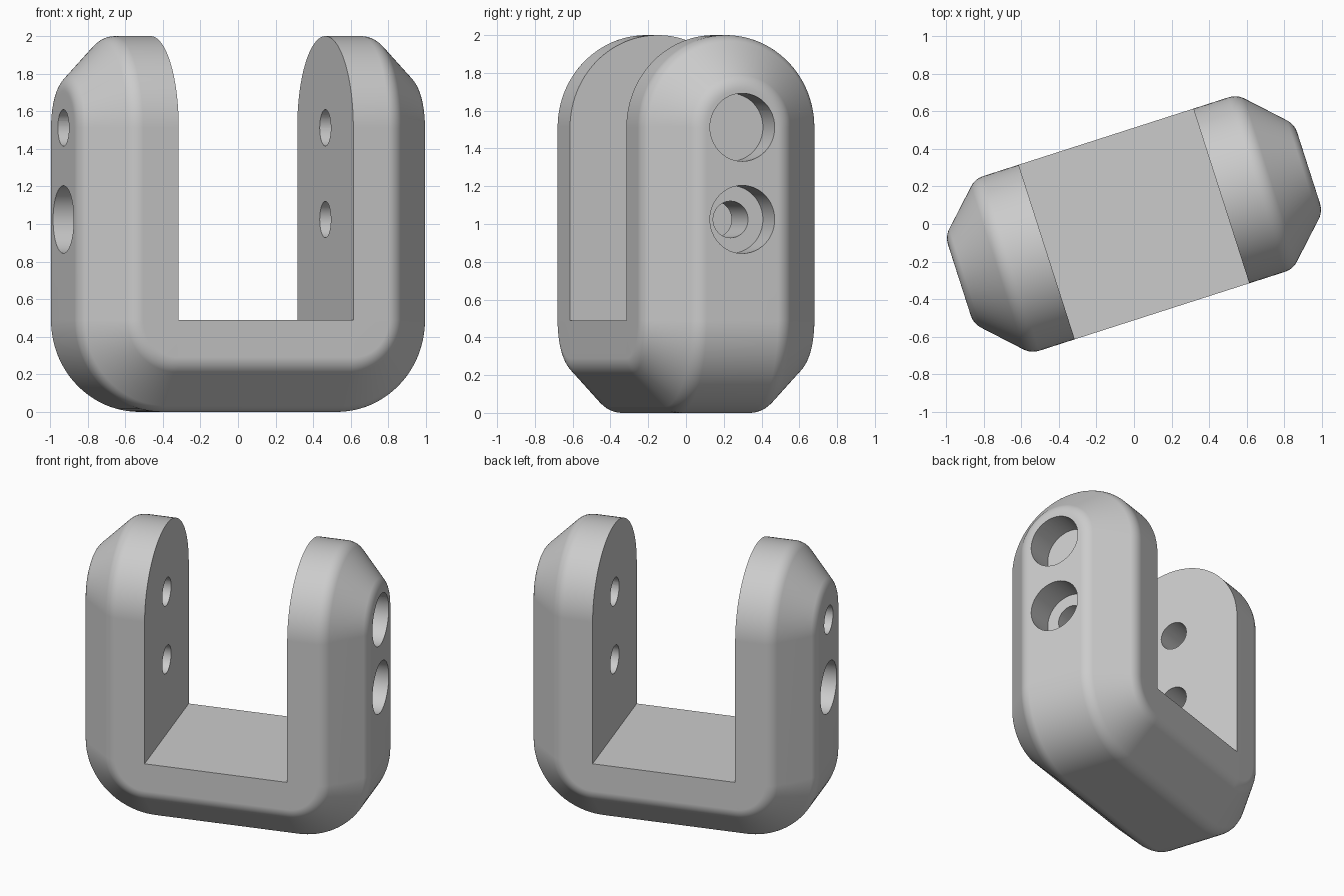
import bpy, bmesh
from math import sin, cos, pi, radians, tan
from mathutils import Matrix, Vector

if "Cube" in bpy.data.objects:
    bpy.data.objects.remove(bpy.data.objects["Cube"])

A = 0.488            # wall thickness, half slot width and half depth
TOP = 2 - A          # centre height of the rounded arm ends
FILLET = 0.11        # softening of the chamfer edges
TURN = Matrix.Rotation(radians(17.8), 4, 'Z')

grey = bpy.data.materials.new("light_grey")
grey.use_nodes = True
colour = (0.6, 0.6, 0.6, 1)
grey.diffuse_color = colour
grey.node_tree.nodes["Principled BSDF"].inputs["Base Color"].default_value = colour


def make_object(name, bm):
    bm.transform(TURN)
    mesh = bpy.data.meshes.new(name)
    bm.to_mesh(mesh)
    bm.free()
    mesh.materials.append(grey)
    obj = bpy.data.objects.new(name, mesh)
    bpy.context.collection.objects.link(obj)
    return obj


def arc(cx, cy, start, end, steps):
    return [(cx + FILLET * cos(start + (end - start) * i / steps),
             cy + FILLET * sin(start + (end - start) * i / steps))
            for i in range(steps + 1)]


# Half cross-section (outward distance, depth): chamfered with softened edges
t = A / 2 - FILLET * tan(pi / 8)
half = [(0, 0), (0, A)]
half += arc(t, A - FILLET, pi / 2, pi / 4, 6)
half += arc(A - FILLET, t, pi / 4, 0, 6)
half += [(A, 0)]
full = half + [(d, -v) for d, v in half[-2:0:-1]]


def skin(bm, rings, closed):
    rows = [[bm.verts.new(p) for p in ring] for ring in rings]
    n = len(rows[0])
    for a, b in zip(rows, rows[1:]):
        for i in range(n if closed else n - 1):
            j = (i + 1) % n
            bm.faces.new((a[i], a[j], b[j], b[i]))


bm = bmesh.new()
# Sweep down one arm, around both lower corners and up the other arm
steps = 24
stations = [(-A, TOP, pi)]
stations += [(-A, A, pi + pi / 2 * i / steps) for i in range(steps + 1)]
stations += [(A, A, 1.5 * pi + pi / 2 * i / steps) for i in range(steps + 1)]
stations += [(A, TOP, 2 * pi)]
skin(bm, [[(u + d * cos(a), v, z + d * sin(a)) for d, v in full]
          for u, z, a in stations], True)
# Round arm ends: revolve the half cross-section
for s in (-1, 1):
    skin(bm, [[(s * (A + d), v * cos(pi * i / 48), TOP + v * sin(pi * i / 48))
               for d, v in half] for i in range(49)], False)
bmesh.ops.remove_doubles(bm, verts=bm.verts, dist=0.0001)
bmesh.ops.dissolve_degenerate(bm, edges=bm.edges, dist=0.0001)
bmesh.ops.recalc_face_normals(bm, faces=bm.faces)
bracket = make_object("u_bracket", bm)


def cut(name, radius, u0, u1, z):
    bm = bmesh.new()
    place = Matrix.Translation(Vector(((u0 + u1) / 2, 0, z))) @ Matrix.Rotation(pi / 2, 4, 'Y')
    bmesh.ops.create_cone(bm, cap_ends=True, segments=48, radius1=radius,
                          radius2=radius, depth=abs(u1 - u0), matrix=place)
    cutter = make_object(name, bm)
    cutter.hide_render = True
    mod = bracket.modifiers.new(name, 'BOOLEAN')
    mod.operation = 'DIFFERENCE'
    mod.solver = 'EXACT'
    mod.object = cutter
    bpy.ops.object.modifier_apply(modifier=name)
    bpy.data.objects.remove(cutter)


bpy.ops.object.select_all(action='DESELECT')
bpy.context.view_layer.objects.active = bracket
bracket.select_set(True)

# Two screw holes through each arm, counterbored from outside
for z in (TOP, TOP - A):
    cut("screw_hole", 0.097, -1.2, 1.2, z)
    for s in (-1, 1):
        cut("counterbore", 0.18, s * 0.772, s * 1.2, z)

bpy.ops.object.shade_smooth_by_angle(angle=radians(30))
normals = bracket.modifiers.new("even_shading", 'WEIGHTED_NORMAL')
normals.keep_sharp = True
